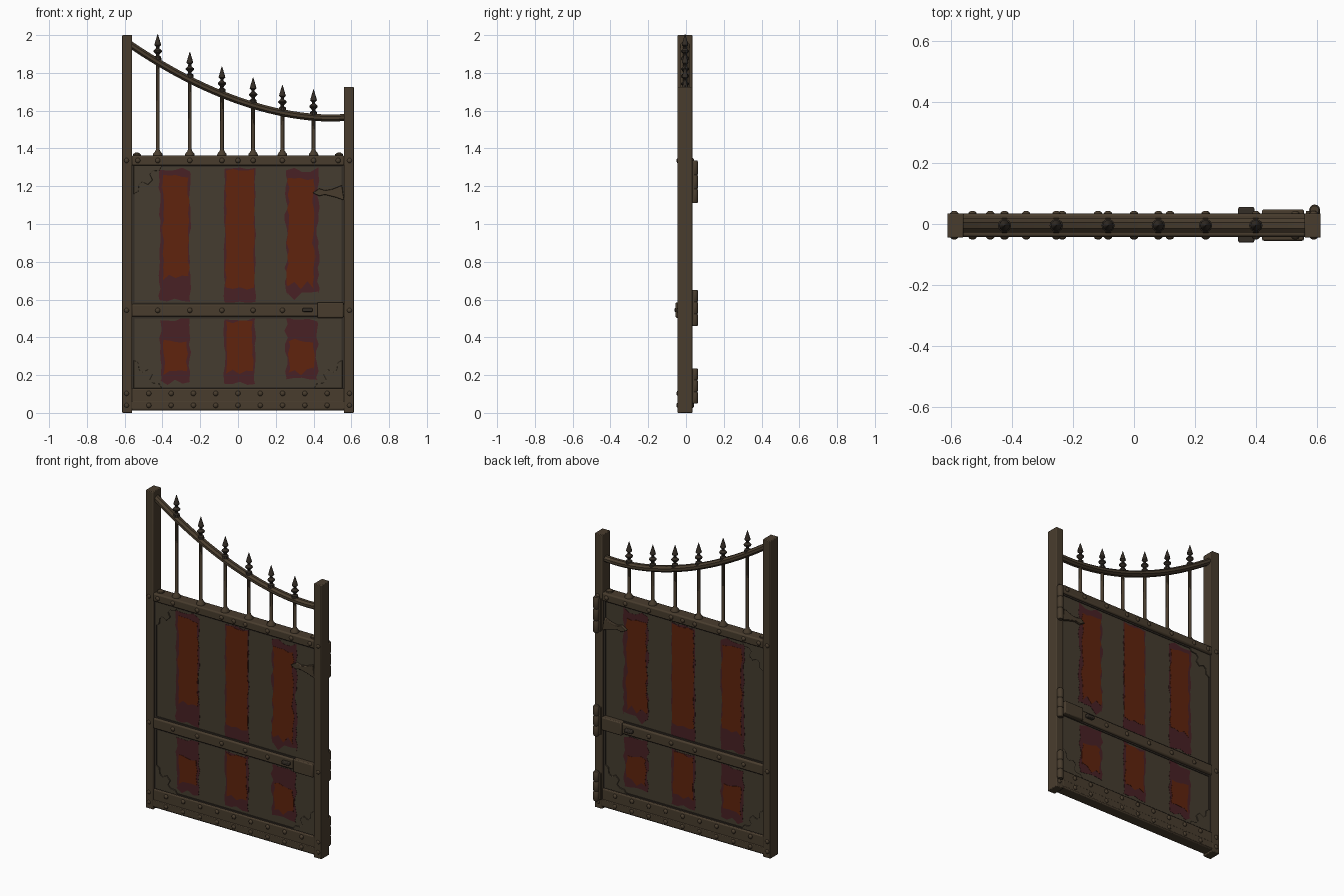
import bpy, bmesh, math, random
from mathutils import Vector, Matrix

random.seed(4)
cube = bpy.data.objects.get("Cube")
if cube:
    bpy.data.objects.remove(cube, do_unlink=True)

MID = -0.005  # centre of the gate's thickness


def material(name, rgb):
    m = bpy.data.materials.new(name)
    m.use_nodes = True
    m.diffuse_color = (*rgb, 1)
    bsdf = m.node_tree.nodes["Principled BSDF"]
    bsdf.inputs["Base Color"].default_value = (*rgb, 1)
    bsdf.inputs["Roughness"].default_value = 0.8
    return m


IRON = material("brown iron", (0.066, 0.046, 0.027))
PANEL = material("panel brown", (0.060, 0.046, 0.029))
DARK = material("dark iron", (0.034, 0.026, 0.019))
RED = material("rust red paint", (0.115, 0.017, 0.004))
PLUM = material("faded plum paint", (0.066, 0.015, 0.018))


def finish(name, bm, mat, bevel=0):
    bmesh.ops.recalc_face_normals(bm, faces=bm.faces[:])
    mesh = bpy.data.meshes.new(name)
    bm.to_mesh(mesh)
    bm.free()
    obj = bpy.data.objects.new(name, mesh)
    bpy.context.collection.objects.link(obj)
    mesh.materials.append(mat)
    if bevel:
        mod = obj.modifiers.new("Soft edges", "BEVEL")
        mod.width, mod.segments = bevel, 2
    bpy.ops.object.select_all(action="DESELECT")
    obj.select_set(True)
    bpy.context.view_layer.objects.active = obj
    bpy.ops.object.shade_smooth_by_angle(angle=math.radians(35))
    return obj


def add_box(bm, x, y, z):
    size = [b - a for a, b in (x, y, z)]
    centre = [(a + b) / 2 for a, b in (x, y, z)]
    bmesh.ops.create_cube(bm, size=1, matrix=Matrix.Translation(centre) @ Matrix.Diagonal((*size, 1)))


def box(name, x, y, z, mat=IRON, bevel=0.004):
    bm = bmesh.new()
    add_box(bm, x, y, z)
    return finish(name, bm, mat, bevel)


def add_prism(bm, points, y0, y1):
    face = bm.faces.new([bm.verts.new((x, y0, z)) for x, z in points])
    out = bmesh.ops.extrude_face_region(bm, geom=[face])["geom"]
    moved = [g for g in out if isinstance(g, bmesh.types.BMVert)]
    bmesh.ops.translate(bm, verts=moved, vec=(0, y1 - y0, 0))


def add_lathe(bm, profile, x, y, z, sides=10):
    rings = []
    for r, h in profile:
        rings.append([bm.verts.new((x + r * math.cos(math.tau * i / sides),
                                    y + r * math.sin(math.tau * i / sides), z + h)) for i in range(sides)])
    for a, b in zip(rings, rings[1:]):
        for i in range(sides):
            j = (i + 1) % sides
            bm.faces.new((a[i], a[j], b[j], b[i]))
    bm.faces.new(rings[0])
    bm.faces.new(rings[-1])


def bolts(name, spots, front=-0.041, back=0.033):
    bm = bmesh.new()
    for x, z in spots:
        for y in (front, back):
            bmesh.ops.create_uvsphere(bm, u_segments=10, v_segments=6, radius=0.014,
                                      matrix=Matrix.Translation((x, y, z)) @ Matrix.Diagonal((1, 0.75, 1, 1)))
    return finish(name, bm, IRON)


# Posts and rails
box("right_tall_post", (-0.613, -0.560), (-0.045, 0.035), (0, 2.0))
box("left_short_post", (0.560, 0.613), (-0.045, 0.035), (0, 1.725))
box("top_rail", (-0.565, 0.565), (-0.042, 0.034), (1.31, 1.362), bevel=0.008)
box("middle_rail", (-0.565, 0.565), (-0.042, 0.034), (0.51, 0.576), bevel=0.008)
box("bottom_rail", (-0.565, 0.565), (-0.040, 0.032), (0.012, 0.128), bevel=0.006)
box("bottom_rail_band", (-0.565, 0.565), (-0.043, 0.035), (0.018, 0.062))

# Panels with dark seams around them
F, B = -0.024, 0.014
OPENINGS = {"lower": (0.125, 0.512), "upper": (0.574, 1.312)}
for level, (lo, hi) in OPENINGS.items():
    box(level + "_panel", (-0.565, 0.565), (F, B), (lo, hi), PANEL, 0)
    seam = bmesh.new()
    for y in ((F - 0.005, F + 0.002), (B - 0.002, B + 0.005)):
        for x in (-0.554, 0.554):
            add_box(seam, (x - 0.006, x + 0.006), y, (lo, hi))
        for z in (lo + 0.006, hi - 0.006):
            add_box(seam, (-0.555, 0.555), y, (z - 0.005, z + 0.005))
    finish(level + "_panel_seam", seam, DARK)


# Worn paint stripes, front and back
def ragged(x0, x1, z0, z1, wobble, drip):
    steps = max(5, int((z1 - z0) / 0.035))
    xs = [x0 + (x1 - x0) * i / 4 for i in range(5)]
    zs = [z0 + (z1 - z0) * i / steps for i in range(1, steps)]

    def shake(v, amount):
        return v + random.uniform(-amount, amount)

    return ([(x, z0 + random.uniform(0, drip)) for x in xs] + [(shake(x1, wobble), z) for z in zs]
            + [(x, z1 - random.uniform(0, drip * 0.5)) for x in reversed(xs)]
            + [(shake(x0, wobble), z) for z in reversed(zs)])


def stripe(name, plum, red, wobble, drip):
    for label, mat, area, lift in (("edge", PLUM, plum, 0.0012), ("paint", RED, red, 0.0026)):
        outline = ragged(*area, wobble, drip)
        bm = bmesh.new()
        add_prism(bm, outline, F - lift, F + 0.001)
        add_prism(bm, outline, B - 0.001, B + lift)
        finish(name + "_" + label, bm, mat)


stripe("upper_right_stripe", (-0.415, -0.255, 0.585, 1.300), (-0.398, -0.262, 0.70, 1.265), 0.007, 0.05)
stripe("upper_centre_stripe", (-0.072, 0.092, 0.580, 1.300), (-0.064, 0.084, 0.645, 1.292), 0.004, 0.02)
stripe("upper_left_stripe", (0.255, 0.425, 0.590, 1.300), (0.264, 0.402, 0.645, 1.262), 0.010, 0.06)
stripe("lower_right_stripe", (-0.412, -0.255, 0.140, 0.505), (-0.395, -0.272, 0.195, 0.390), 0.008, 0.04)
stripe("lower_centre_stripe", (-0.072, 0.090, 0.140, 0.505), (-0.063, 0.078, 0.200, 0.490), 0.006, 0.03)
stripe("lower_left_stripe", (0.255, 0.420, 0.150, 0.505), (0.268, 0.398, 0.190, 0.395), 0.010, 0.05)

# Leaf-shaped corner brackets on both faces
LEAF = [(0, 0), (0.15, 0), (0.135, 0.025), (0.10, 0.028), (0.085, 0.045), (0.10, 0.075),
        (0.075, 0.10), (0.045, 0.085), (0.028, 0.10), (0.025, 0.135), (0, 0.15)]
for name, sx, sz, z in (("upper_right", 1, -1, 1.308), ("lower_right", 1, 1, 0.13), ("lower_left", -1, 1, 0.13)):
    bm = bmesh.new()
    pts = [(sx * (-0.552 + a), z + sz * b) for a, b in LEAF]
    add_prism(bm, pts, F - 0.007, F + 0.001)
    add_prism(bm, pts, B - 0.001, B + 0.007)
    finish(name + "_corner_bracket", bm, PANEL, 0.002)

# Pointed hinge strap
bm = bmesh.new()
STRAP = [(0.562, 1.125), (0.55, 1.205), (0.50, 1.185), (0.46, 1.178), (0.43, 1.188), (0.395, 1.165),
         (0.43, 1.148), (0.46, 1.155), (0.52, 1.14)]
add_prism(bm, STRAP, F - 0.018, F)
add_prism(bm, STRAP, B, B + 0.018)
finish("upper_hinge_strap", bm, IRON, 0.003)

# Latch case and handles on the middle rail
box("latch_case", (0.42, 0.558), (-0.055, 0.048), (0.503, 0.585), bevel=0.006)
box("latch_handle", (0.342, 0.395), (-0.061, 0.056), (0.535, 0.555), DARK, 0.005)

# Hinge leaves and knuckles on the back of the short post
for name, lo, hi in (("bottom", 0.05, 0.235), ("middle", 0.46, 0.65), ("top", 1.11, 1.335)):
    bm = bmesh.new()
    add_box(bm, (0.565, 0.610), (0.03, 0.042), (lo + 0.01, hi - 0.01))
    third = (hi - lo) / 3
    for i in range(3):
        add_lathe(bm, [(0.014, 0), (0.018, 0.006), (0.018, third - 0.006), (0.014, third)],
                  0.593, 0.046, lo + i * third, 12)
    finish(name + "_hinge", bm, IRON)

# Curved top bar, an eight-sided sweep
TOP = [(-0.57, 1.95), (-0.425, 1.847), (-0.255, 1.752), (-0.085, 1.675),
       (0.08, 1.617), (0.235, 1.580), (0.40, 1.564), (0.57, 1.564)]


def arc(x):
    t = (0.49 - x) / 1.06
    return 1.561 + 0.389 * abs(t) ** 1.85


bm = bmesh.new()
rings = []
for i in range(29):
    x = TOP[0][0] + 1.14 * i / 28
    d = Vector((0.02, 0, arc(x + 0.01) - arc(x - 0.01))).normalized()
    up = Vector((-d.z, 0, d.x))
    centre = Vector((x, MID, arc(x)))
    ring = []
    for k in range(8):
        a = math.tau * (k + 0.5) / 8
        ring.append(bm.verts.new(centre + up * (0.02 * math.sin(a)) + Vector((0, 0.025 * math.cos(a), 0))))
    rings.append(ring)
for a, b in zip(rings, rings[1:]):
    for k in range(8):
        bm.faces.new((a[k], a[(k + 1) % 8], b[(k + 1) % 8], b[k]))
bm.faces.new(rings[0])
bm.faces.new(rings[-1])
finish("curved_top_bar", bm, IRON)

# Bars with flared feet, and spear finials
FOOT = [(0.026, 0), (0.024, 0.012), (0.014, 0.024), (0.010, 0.034)]
FINIAL = [(0.020, 0.012), (0.018, 0.028), (0.009, 0.034), (0.010, 0.042), (0.022, 0.054), (0.022, 0.060),
          (0.009, 0.072), (0.008, 0.080), (0.018, 0.090), (0.013, 0.108), (0.004, 0.138), (0.001, 0.148)]
BARS = [x for x, z in TOP[1:-1]]
for n, x in enumerate(BARS, 1):
    bm = bmesh.new()
    add_lathe(bm, FOOT + [(0.010, arc(x) - 1.36)], x, MID, 1.36)
    finish("bar_%d" % n, bm, IRON)
    bm = bmesh.new()
    add_lathe(bm, FINIAL, x, MID, arc(x))
    finish("finial_%d" % n, bm, DARK)

# Bolts
ENDS = [-0.59, 0.59]
bolts("top_rail_bolts", [(x, 1.336) for x in ENDS + BARS + [-0.53, 0, 0.53]])
bolts("middle_rail_bolts", [(x, 0.543) for x in ENDS + BARS[:5]])
bolts("bottom_rail_bolts", [(-0.59 + 0.118 * i, z) for i in range(11) for z in (0.04, 0.103)])
bm = bmesh.new()
for x in (-0.535, 0.535):
    add_lathe(bm, [(0.022, 0), (0.020, 0.010), (0.008, 0.018)], x, MID, 1.36)
finish("top_rail_end_studs", bm, IRON)
